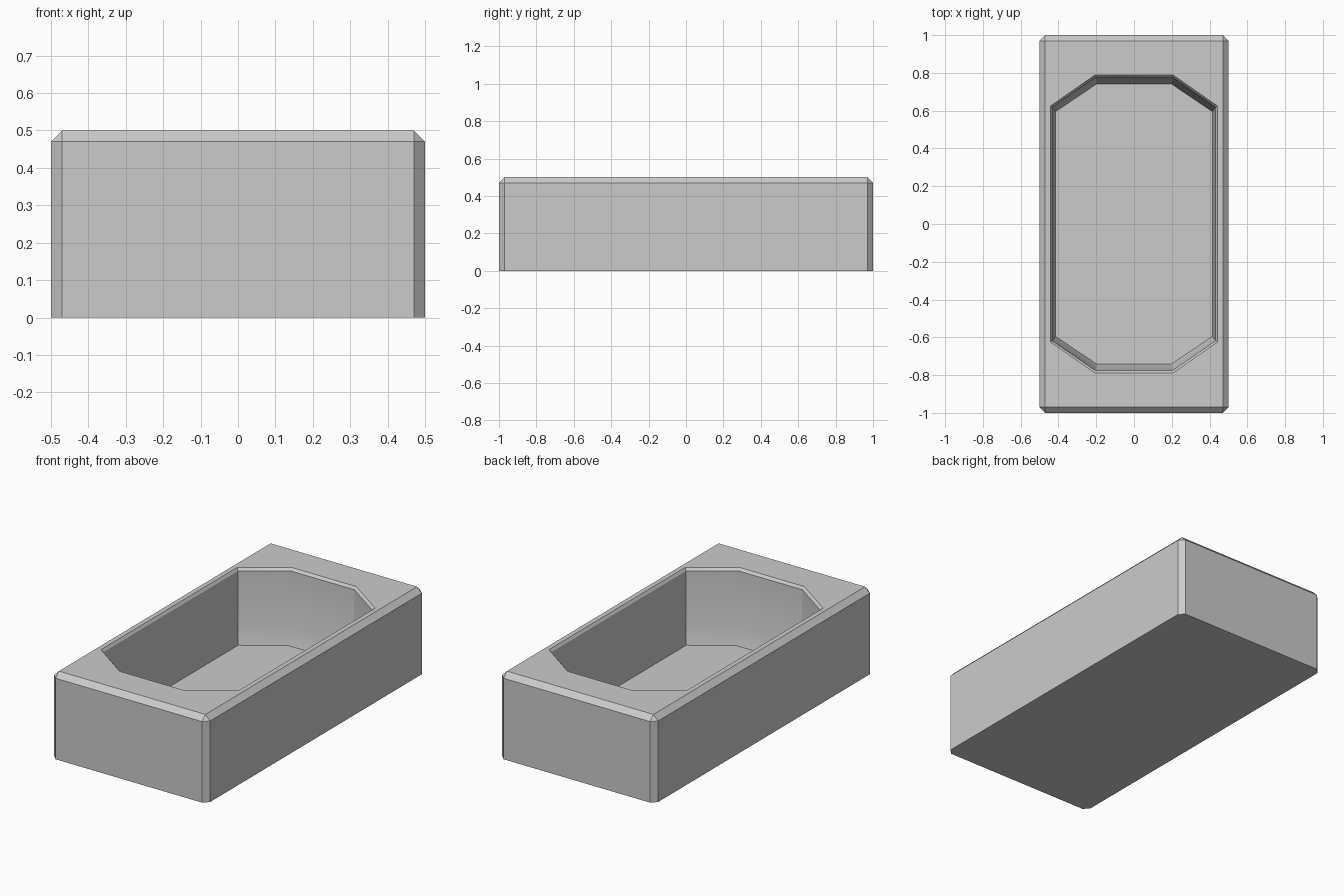
import bpy, bmesh
from math import radians

if "Cube" in bpy.data.objects:
    bpy.data.objects.remove(bpy.data.objects["Cube"])

bm = bmesh.new()

# Outer block, chamfered on its upright and top edges
bmesh.ops.create_cube(bm, size=1)
for v in bm.verts:
    v.co = (v.co.x, v.co.y * 2, (v.co.z + 0.5) * 0.5)
edges = [e for e in bm.edges if max(v.co.z for v in e.verts) > 0.4]
bmesh.ops.bevel(bm, geom=edges, offset=0.03, segments=1, affect='EDGES', profile=0.5)
bm.normal_update()

# Open the top
top = max(bm.faces, key=lambda f: f.calc_center_median().z)
rim_edges = list(top.edges)
bmesh.ops.delete(bm, geom=[top], context='FACES_ONLY')


def octagon(hx, hy, cx, cy, z):
    """Ring of a rectangle with cut corners."""
    pts = [(hx, -cy), (hx, cy), (cx, hy), (-cx, hy),
           (-hx, cy), (-hx, -cy), (-cx, -hy), (cx, -hy)]
    return [bm.verts.new((x, y, z)) for x, y in pts]


# Basin: rim chamfer, wall, sloped foot, floor
rings = [octagon(*r) for r in [
    (0.442, 0.788, 0.208, 0.625, 0.50),
    (0.432, 0.776, 0.204, 0.618, 0.485),
    (0.428, 0.768, 0.203, 0.613, 0.16),
    (0.415, 0.742, 0.197, 0.595, 0.067)]]
for a, b in zip(rings, rings[1:]):
    for i in range(8):
        j = (i + 1) % 8
        bm.faces.new((a[i], a[j], b[j], b[i]))
bm.faces.new(rings[-1])

# Flat top between block edge and basin rim
r = rings[0]
rim_edges += [bm.edges.get((r[i], r[(i + 1) % 8])) for i in range(8)]
bmesh.ops.triangle_fill(bm, edges=rim_edges, use_beauty=True, normal=(0, 0, 1))
bmesh.ops.recalc_face_normals(bm, faces=bm.faces)

mesh = bpy.data.meshes.new("bathtub")
bm.to_mesh(mesh)
bm.free()
tub = bpy.data.objects.new("bathtub", mesh)
bpy.context.collection.objects.link(tub)
bpy.context.view_layer.objects.active = tub
tub.select_set(True)
bpy.ops.object.shade_smooth_by_angle(angle=radians(30))
